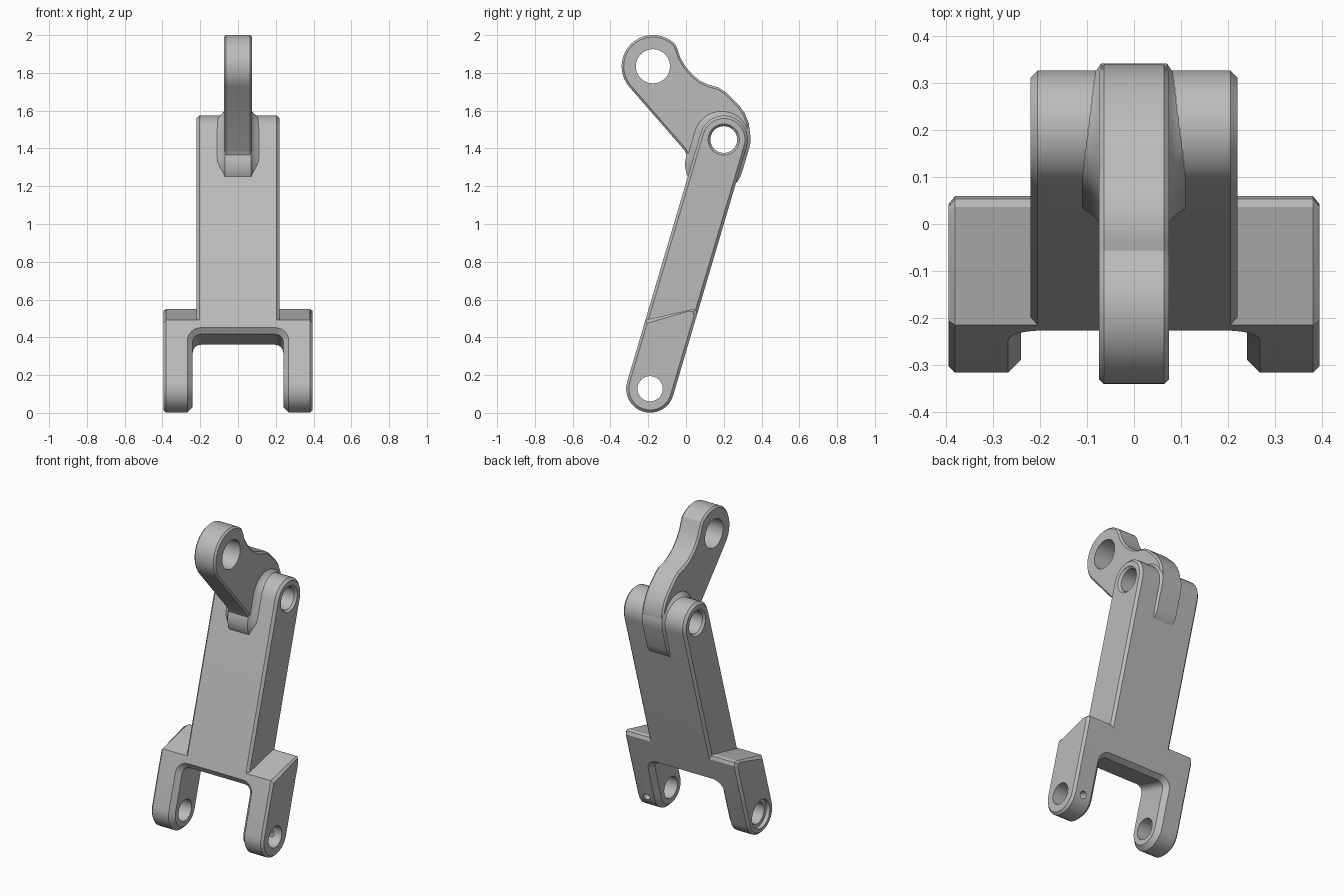
import bpy, bmesh
from math import sin, cos, radians, pi
from mathutils import Vector

old = bpy.data.objects.get("Cube")
if old:
    bpy.data.objects.remove(old, do_unlink=True)

grey = bpy.data.materials.new("plain_grey")
grey.use_nodes = True
grey.diffuse_color = (0.5, 0.5, 0.5, 1)
grey.node_tree.nodes["Principled BSDF"].inputs["Base Color"].default_value = (0.5, 0.5, 0.5, 1)

# Side-plane frame (y, z): the arm leans back between its two pins
LOW, HIGH, EYE = Vector((-0.19, 0.128)), Vector((0.2, 1.447)), Vector((-0.175, 1.835))
AXIS = (HIGH - LOW).normalized()
ACROSS = Vector((AXIS.y, -AXIS.x))
LENGTH = (HIGH - LOW).length
R = 0.127


def local(p, s):
    """Point p across the arm and s along it, in (y, z)."""
    return LOW + ACROSS * p + AXIS * s


def arc(centre, r, start, end, n=16):
    angles = [radians(start + (end - start) * i / n) for i in range(n + 1)]
    return [centre + Vector((cos(a), sin(a))) * r for a in angles]


def local_arc(s, r, start, end, n=16):
    angles = [radians(start + (end - start) * i / n) for i in range(n + 1)]
    return [local(r * cos(a), s + r * sin(a)) for a in angles]


def make_object(name, bm):
    bmesh.ops.recalc_face_normals(bm, faces=bm.faces)
    mesh = bpy.data.meshes.new(name)
    bm.to_mesh(mesh)
    bm.free()
    mesh.materials.append(grey)
    obj = bpy.data.objects.new(name, mesh)
    bpy.context.collection.objects.link(obj)
    return obj


def loft(name, ring, stations):
    """Skin rings of (y, z) points placed at stations (x, size)."""
    bm = bmesh.new()
    loops = [[bm.verts.new((x, p.x, p.y)) for p in ring(r)] for x, r in stations]
    n = len(loops[0])
    for a, b in zip(loops, loops[1:]):
        for i in range(n):
            j = (i + 1) % n
            bm.faces.new((a[i], a[j], b[j], b[i]))
    bm.faces.new(loops[0])
    bm.faces.new(loops[-1])
    return make_object(name, bm)


def mirrored(half):
    return [(-x, r) for x, r in reversed(half)] + half


def bore(centre, stations):
    return loft("bore", lambda r: arc(centre, r, 0, 345, 23), stations)


def bake(obj):
    """Turn the modifier result into the object's own mesh."""
    deps = bpy.context.evaluated_depsgraph_get()
    mesh = bpy.data.meshes.new_from_object(obj.evaluated_get(deps))
    obj.modifiers.clear()
    obj.data = mesh


def cut(obj, cutters):
    for c in cutters:
        c.hide_render = True
        mod = obj.modifiers.new("cut", 'BOOLEAN')
        mod.operation, mod.solver, mod.object = 'DIFFERENCE', 'EXACT', c
    bake(obj)
    for c in cutters:
        bpy.data.objects.remove(c, do_unlink=True)


def pin_bore():
    return bore(HIGH, mirrored([(0.206, 0.071), (0.23, 0.092)]))


# Arm: long bar with a round top and chamfered sides
def arm_ring(r):
    return local_arc(LENGTH, r, 0, 180) + [local(-r, 0.325), local(r, 0.325)]


arm = loft("arm", arm_ring, mirrored([(0.205, R), (0.22, R - 0.015)]))
cut(arm, [pin_bore()])


# Fork: wide block with sloped shoulders and round lower ends
def fork_ring(r):
    d = R - r
    back = [local(r, 0.45 - d), local(r - 0.012, 0.469 - d), local(r - 0.03, 0.468 - d)]
    return local_arc(0, r, 180, 360) + back + [local(-r, 0.342 - d)]


fork = loft("fork", fork_ring, mirrored([(0.381, R), (0.395, R - 0.014)]))

# Gap between the fork legs, with filleted inner corners
GAP, TOP, FILLET = 0.24, 0.272, 0.045
half = [Vector((GAP, -0.3))]
half += arc(Vector((GAP - FILLET, TOP - FILLET)), FILLET, 0, 90, 6)
outline = half + [Vector((-v.x, v.y)) for v in reversed(half)]
bm = bmesh.new()
verts = []
for v in outline:
    p = local(-0.3, v.y)
    verts.append(bm.verts.new((v.x, p.x, p.y)))
face = bm.faces.new(verts)
grown = bmesh.ops.extrude_face_region(bm, geom=[face])["geom"]
bmesh.ops.translate(bm, verts=[g for g in grown if isinstance(g, bmesh.types.BMVert)],
                    vec=(0, ACROSS.x * 0.6, ACROSS.y * 0.6))
cut(fork, [make_object("gap", bm)])

# Chamfer the inner edges of the fork
bm = bmesh.new()
bm.from_mesh(fork.data)
bmesh.ops.remove_doubles(bm, verts=bm.verts, dist=0.0002)
edges = [e for e in bm.edges if len(e.link_faces) == 2 and e.calc_face_angle() > 0.8
         and all(abs(v.co.x) < GAP + 0.01 for v in e.verts)]
bmesh.ops.bevel(bm, geom=edges, offset=0.028, offset_type='OFFSET', segments=1,
                profile=0.5, affect='EDGES', clamp_overlap=True)
bm.to_mesh(fork.data)
bm.free()

# Fork pin bores, recess on the right leg, small cross hole in the left leg
pin = bore(LOW, [(-0.5, 0.067), (0.5, 0.067)])
recess = bore(LOW, [(-0.5, 0.09), (-0.37, 0.09)])
bm = bmesh.new()
bmesh.ops.create_cone(bm, cap_ends=True, segments=16, radius1=0.022, radius2=0.022, depth=0.16)
turn = Vector((0, 0, 1)).rotation_difference(Vector((0, ACROSS.x, ACROSS.y)))
bmesh.ops.rotate(bm, verts=bm.verts, matrix=turn.to_matrix())
spot = local(0.11, 0.0)
bmesh.ops.translate(bm, verts=bm.verts, vec=(0.325, spot.x, spot.y))
cut(fork, [pin, recess, make_object("cross_hole", bm)])

# Upper lever: flat plate with an eye, a hollow behind it and a rounded heel
heel = [(-0.045, 1.925), (-0.03, 1.88), (0, 1.83), (0.035, 1.79), (0.075, 1.758),
        (0.12, 1.737), (0.175, 1.722), (0.21, 1.698), (0.28, 1.63), (0.312, 1.585),
        (0.332, 1.535), (0.339, 1.485), (0.335, 1.44), (0.325, 1.4), (0.25, 1.25),
        (0.08, 1.2), (0.025, 1.22), (0.018, 1.29), (0.012, 1.345), (-0.008, 1.39)]
eye = arc(EYE, 0.166, 45, 222, 18)
plate = eye + [Vector(p) for p in reversed(heel)]
lever = loft("upper_lever", lambda r: plate, [(-0.075, 0), (0.075, 0)])
mod = lever.modifiers.new("chamfer", 'BEVEL')
mod.width, mod.segments, mod.angle_limit = 0.011, 1, radians(60)
bake(lever)
cut(lever, [pin_bore(), bore(EYE, [(-0.2, 0.091), (0.2, 0.091)])])


# Fillet where the lever grows out of the arm
def fillet_ring(r):
    shift = ACROSS * -0.012
    top = local_arc(LENGTH, r, 0, 180)
    foot = local_arc(LENGTH - 0.14, r, 180, 360)
    return [p + shift for p in top + foot]


fillet = loft("lever_fillet", fillet_ring,
              mirrored([(0.07, 0.154), (0.08, 0.139), (0.092, 0.128), (0.11, 0.115)]))
cut(fillet, [pin_bore()])

# Smooth shading with sharp chamfers
for obj in (arm, fork, lever, fillet):
    bpy.ops.object.select_all(action='DESELECT')
    obj.select_set(True)
    bpy.context.view_layer.objects.active = obj
    bpy.ops.object.shade_smooth_by_angle(angle=radians(25))
